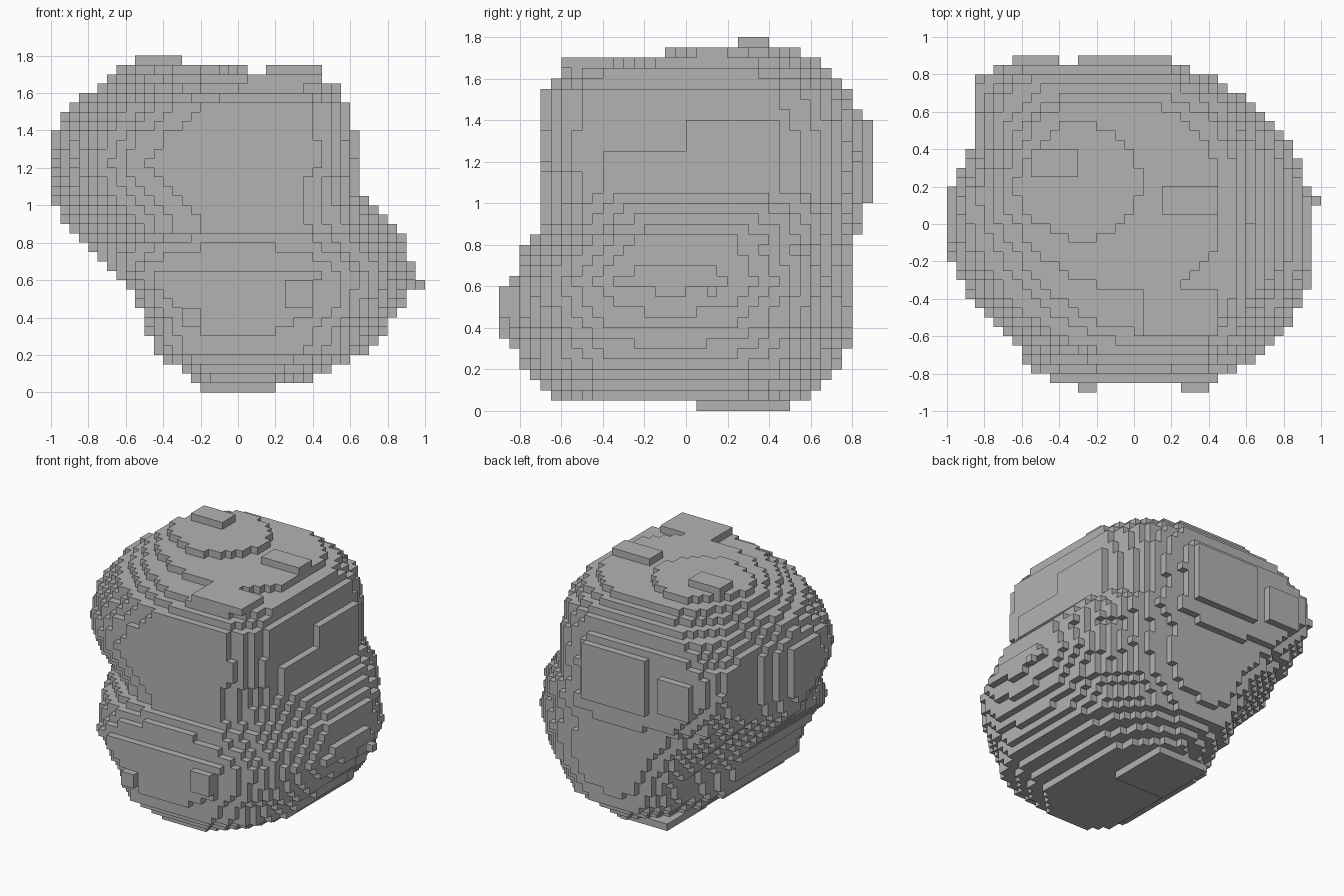
import bpy
import bmesh
from math import hypot

if "Cube" in bpy.data.objects:
    bpy.data.objects.remove(bpy.data.objects["Cube"], do_unlink=True)

STEP = 0.05

# Outline of each layer by its floor height: z, x min, x max, y min, y max
EXTENTS = [
    (.05, -.25, .4, -.65, .6),
    (.2, -.45, .7, -.8, .75),
    (.4, -.5, .85, -.85, .8),
    (.6, -.65, .95, -.85, .8),
    (.8, -.85, .9, -.75, .8),
    (.9, -.95, .8, -.7, .85),
    (1.05, -1, .65, -.7, .85),
    (1.35, -1, .6, -.7, .85),
    (1.5, -.9, .6, -.7, .8),
    (1.6, -.8, .55, -.6, .7),
    (1.65, -.75, .45, -.35, .65),
    (1.7, -.7, .05, -.1, .55),
]

# Corner roundness by height: z, front -x, front +x, back +x, back -x
CORNERS = [
    (0, .2, .3, .4, .3),
    (.3, .3, .6, .7, .3),
    (.6, .3, .7, .8, .4),
    (.75, .6, .7, .8, .4),
    (.85, 1, .7, .7, .5),
    (1.2, .7, .3, .5, .2),
    (1.6, 1, .3, .5, .4),
    (1.7, .5, .4, .4, .3),
]

# Raised chips: low corner and high corner
CHIPS = {
    "foot": ((-.2, .05, 0), (.2, .5, .05)),
    "side_tip": ((.95, .1, .55), (1, .15, .6)),
    "peak": ((-.55, .25, 1.75), (-.3, .4, 1.8)),
    "top_plate": ((.15, .05, 1.7), (.45, .2, 1.75)),
    "front_ledge": ((.05, -.6, 1.65), (.45, -.35, 1.7)),
    "small_front_chip": ((-.3, -.9, .35), (-.2, -.85, .45)),
    "large_front_chip": ((.25, -.9, .45), (.4, -.85, .6)),
    "side_plate": ((.6, 0, 1.05), (.65, .45, 1.4)),
    "wide_back_plate": ((-.3, .85, 1), (.2, .9, 1.4)),
    "narrow_back_plate": ((-.65, .85, 1.05), (-.4, .9, 1.3)),
}


def sample(rows, z):
    """Blend a table of rows at height z, or give None outside it."""
    for low, high in zip(rows, rows[1:]):
        if low[0] - STEP / 9 <= z <= high[0] + STEP / 9:
            t = (z - low[0]) / (high[0] - low[0])
            return [p + (q - p) * t for p, q in zip(low[1:], high[1:])]
    return None


def in_slice(x, y, box, radii):
    """Test a point against a rectangle with four different round corners."""
    left, right, front, back = box
    # The -x wall tucks in towards the back
    left += min(.13, max(0, y - .15) / 2)
    if not (left <= x <= right and front <= y <= back):
        return False
    reach = ((x - left, y - front), (right - x, y - front),
             (right - x, back - y), (x - left, back - y))
    for (across, along), radius in zip(reach, radii):
        if across < radius and along < radius:
            if hypot(radius - across, radius - along) > radius:
                return False
    return True


def fill_cells():
    """Collect the grid cells inside the rounded layers and the chips."""
    cells = set()
    for k in range(36):
        box = sample(EXTENTS, k * STEP)
        if box is None:
            continue
        radii = sample(CORNERS, k * STEP)
        for i in range(-20, 20):
            for j in range(-18, 18):
                if in_slice((i + .5) * STEP, (j + .5) * STEP, box, radii):
                    cells.add((i, j, k))
    for low, high in CHIPS.values():
        start = [round(v / STEP) for v in low]
        stop = [round(v / STEP) for v in high]
        spans = [range(a, b) for a, b in zip(start, stop)]
        cells.update((i, j, k) for i in spans[0]
                     for j in spans[1] for k in spans[2])
    return cells


def skin_cells(cells):
    """Make one square for each exposed cell side."""
    bm = bmesh.new()
    corners = {}

    def corner(point):
        if point not in corners:
            corners[point] = bm.verts.new([c * STEP for c in point])
        return corners[point]

    for cell in cells:
        for axis in range(3):
            u, v = (axis + 1) % 3, (axis + 2) % 3
            for side in (False, True):
                neighbour = list(cell)
                neighbour[axis] += 1 if side else -1
                if tuple(neighbour) in cells:
                    continue
                quad = []
                for du, dv in ((0, 0), (1, 0), (1, 1), (0, 1)):
                    point = list(cell)
                    point[axis] += int(side)
                    point[u] += du
                    point[v] += dv
                    quad.append(corner(tuple(point)))
                bm.faces.new(quad if side else reversed(quad))
    return bm


# Stone colour
stone = bpy.data.materials.new("stone_grey")
stone.use_nodes = True
grey = (.45, .45, .45, 1)
stone.diffuse_color = grey
shader = stone.node_tree.nodes["Principled BSDF"]
shader.inputs["Base Color"].default_value = grey

# Stepped boulder
mesh = bpy.data.meshes.new("boulder")
bm = skin_cells(fill_cells())
bm.to_mesh(mesh)
bm.free()
mesh.materials.append(stone)
boulder = bpy.data.objects.new("boulder", mesh)
bpy.context.collection.objects.link(boulder)
